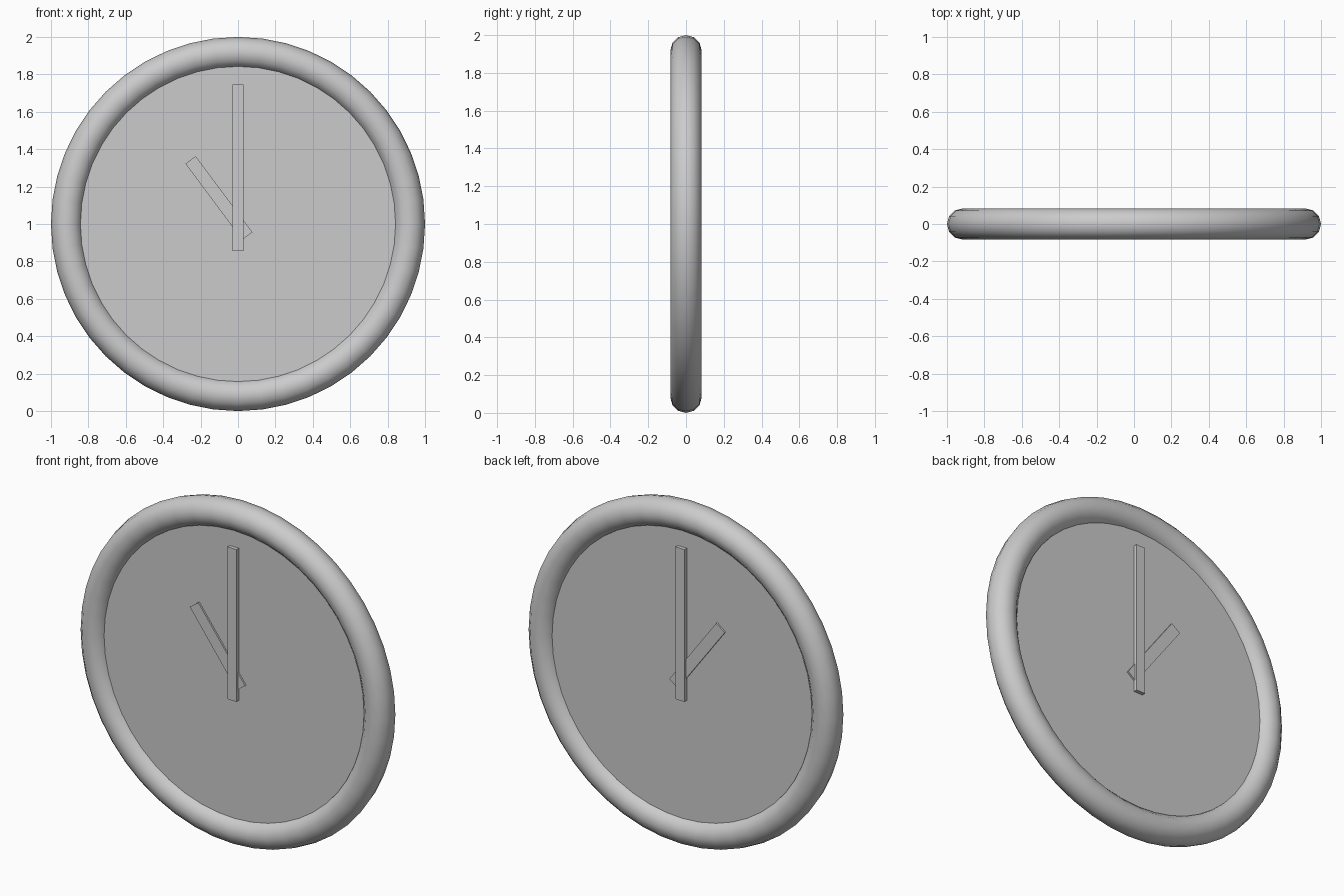
import bpy
from math import radians, pi

if "Cube" in bpy.data.objects:
    bpy.data.objects.remove(bpy.data.objects["Cube"])

CENTRE = (0, 0, 1)


def hand(name, x, z, width, depth, length, tilt=0):
    """Flat bar standing through the face, showing on both sides."""
    bpy.ops.mesh.primitive_cube_add(size=1, location=(x, 0, z))
    ob = bpy.context.object
    ob.name = name
    ob.scale = (width, depth, length)
    ob.rotation_euler = (0, radians(tilt), 0)
    return ob


# round rim
bpy.ops.mesh.primitive_torus_add(major_radius=0.9167, minor_radius=0.0833,
                                 major_segments=48, minor_segments=12,
                                 location=CENTRE, rotation=(pi / 2, 0, 0))
bpy.context.object.name = "rim"
bpy.ops.object.shade_smooth()

# clock face, its edge buried in the rim
bpy.ops.mesh.primitive_cylinder_add(vertices=48, radius=0.9, depth=0.068,
                                    location=CENTRE, rotation=(pi / 2, 0, 0))
bpy.context.object.name = "face"
bpy.ops.object.shade_smooth_by_angle(angle=radians(30))

# hands
hand("minute_hand", 0, 1.30, 0.059, 0.112, 0.89)
hand("hour_hand", -0.102, 1.139, 0.068, 0.088, 0.507, -36.7)
